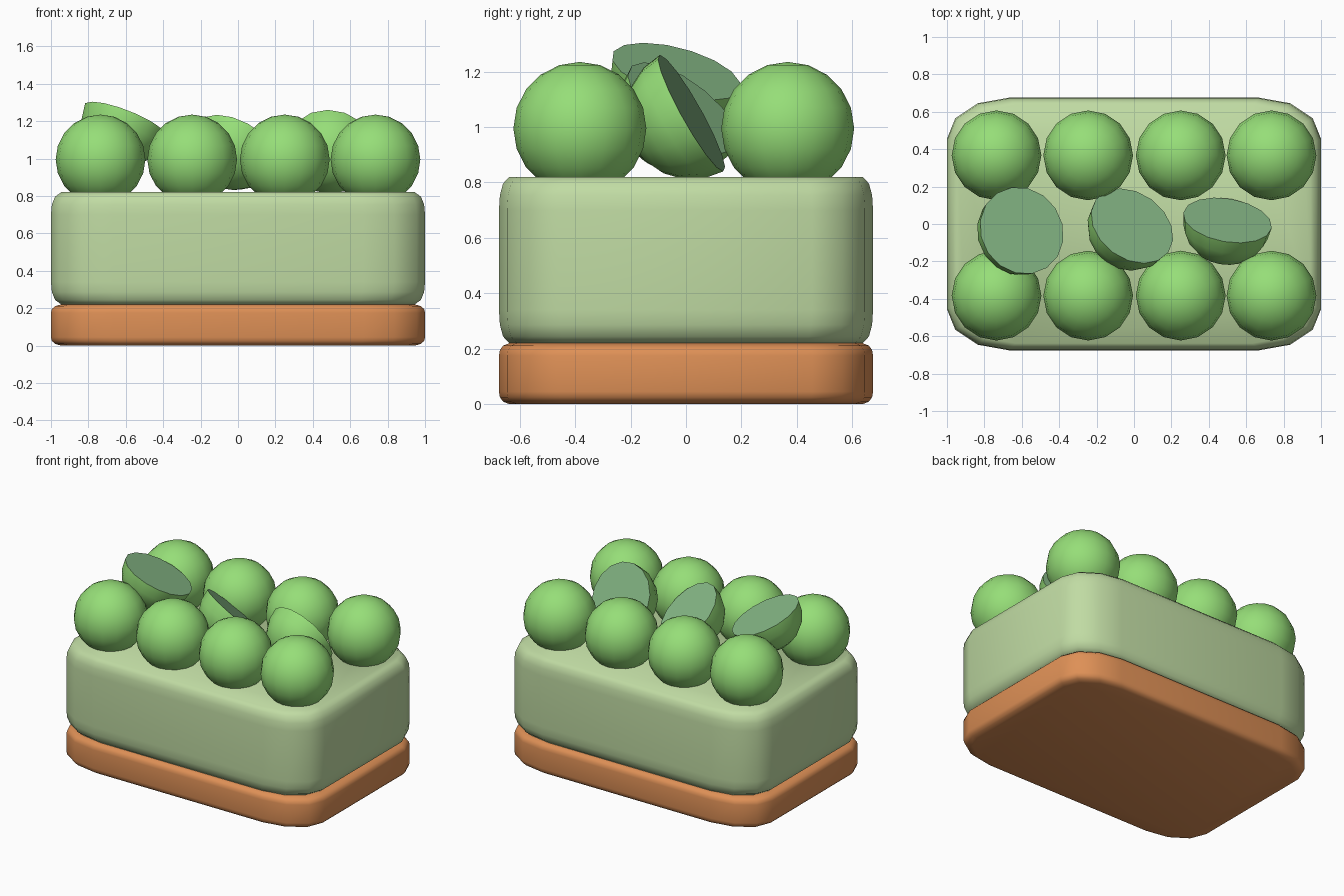
import bpy, bmesh, math
from mathutils import Vector

if "Cube" in bpy.data.objects:
    bpy.data.objects.remove(bpy.data.objects["Cube"])


def material(name, rgb):
    m = bpy.data.materials.new(name)
    lin = [((c / 255 + 0.055) / 1.055) ** 2.4 for c in rgb]
    m.diffuse_color = (*lin, 1)
    m.use_nodes = True
    m.node_tree.nodes["Principled BSDF"].inputs["Base Color"].default_value = m.diffuse_color
    return m


CRUST = material("baked_orange", (222, 144, 86))
CREAM = material("pale_green", (192, 219, 163))
SKIN = material("grape_green", (150, 222, 120))
FLESH = material("cut_green", (134, 184, 134))


def finish(bm, name, mats, angle=50):
    bmesh.ops.recalc_face_normals(bm, faces=bm.faces)
    me = bpy.data.meshes.new(name)
    bm.to_mesh(me)
    bm.free()
    for m in mats:
        me.materials.append(m)
    ob = bpy.data.objects.new(name, me)
    bpy.context.collection.objects.link(ob)
    bpy.ops.object.select_all(action='DESELECT')
    ob.select_set(True)
    bpy.context.view_layer.objects.active = ob
    bpy.ops.object.shade_smooth_by_angle(angle=math.radians(angle))
    return ob


def slab(name, z0, z1, round_z, mat):
    """Rounded block: stacked rounded rectangles with softened top and bottom."""
    ring = []
    for k, (sx, sy) in enumerate([(1, 1), (-1, 1), (-1, -1), (1, -1)]):
        for i in range(4):
            a = math.radians(90 * k + 30 * i)
            ring.append((sx * 0.67 + 0.33 * math.cos(a), sy * 0.455 + 0.22 * math.sin(a)))
    lower = [(0.945, z0), (0.978, z0 + round_z * 0.2), (0.995, z0 + round_z * 0.55), (1, z0 + round_z)]
    levels = lower + [(s, z0 + z1 - z) for s, z in reversed(lower)]
    bm = bmesh.new()
    rows = [[bm.verts.new((x * s, y * s, z)) for x, y in ring] for s, z in levels]
    n = len(ring)
    for a, b in zip(rows, rows[1:]):
        for i in range(n):
            bm.faces.new((a[i], a[(i + 1) % n], b[(i + 1) % n], b[i]))
    bm.faces.new(rows[0])
    bm.faces.new(rows[-1])
    return finish(bm, name, [mat])


def ball():
    bm = bmesh.new()
    bmesh.ops.create_uvsphere(bm, u_segments=16, v_segments=10, radius=0.24)
    return bm


# Crust and filling
slab("crust", 0, 0.22, 0.045, CRUST)
slab("filling", 0.22, 0.82, 0.12, CREAM)

# Two rows of whole grapes
for row, y in (("front", -0.383), ("back", 0.367)):
    for i, x in enumerate((-0.735, -0.245, 0.25, 0.735)):
        finish(ball(), f"{row}_grape_{i + 1}", [SKIN]).location = (x, y, 0.995)

# Halved grapes along the middle: centre, direction of the cut face
halves = [((-0.6, -0.035, 1.2), (0.36, 0.24, 0.9)),
          ((-0.01, -0.01, 1.07), (0.40, 0.55, 0.73)),
          ((0.5, 0.02, 1.05), (0.15, 0.86, 0.48))]
for i, (centre, normal) in enumerate(halves):
    bm = ball()
    bmesh.ops.delete(bm, geom=[v for v in bm.verts if v.co.z > 1e-4], context='VERTS')
    rim = [e for e in bm.edges if e.is_boundary]
    for f in bmesh.ops.contextual_create(bm, geom=rim)["faces"]:
        f.material_index = 1
    ob = finish(bm, f"half_grape_{i + 1}", [SKIN, FLESH])
    ob.location = centre
    ob.rotation_euler = Vector(normal).to_track_quat('Z', 'Y').to_euler()
